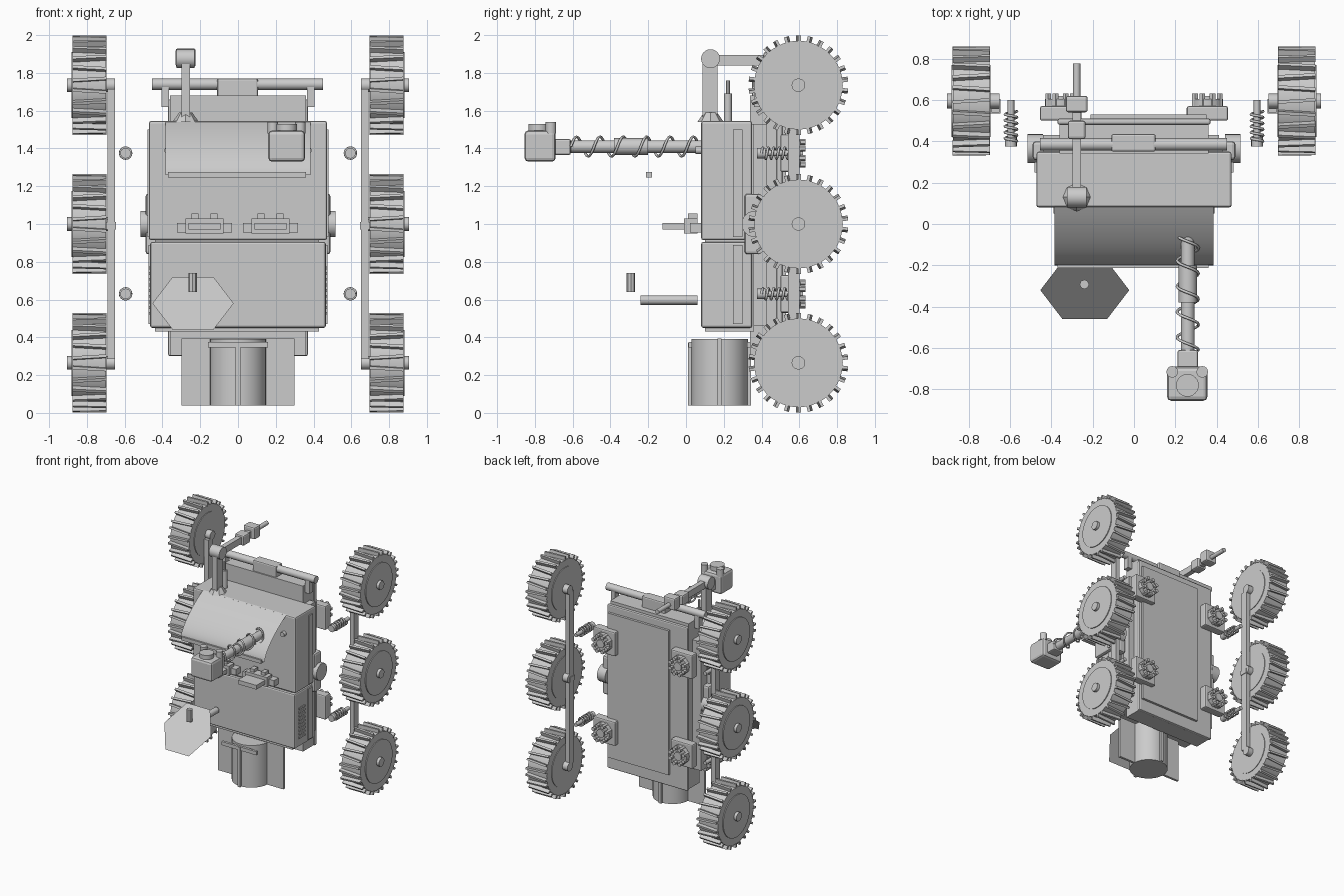
import bpy, bmesh, math
from mathutils import Vector, Matrix

if "Cube" in bpy.data.objects:
    bpy.data.objects.remove(bpy.data.objects["Cube"])

grey = bpy.data.materials.new("light_grey")
grey.use_nodes = True
GREY = (0.6, 0.6, 0.6, 1)
grey.diffuse_color = GREY
grey.node_tree.nodes["Principled BSDF"].inputs["Base Color"].default_value = GREY


def finish(name, bm, smooth=False):
    me = bpy.data.meshes.new(name)
    bm.to_mesh(me)
    bm.free()
    me.materials.append(grey)
    ob = bpy.data.objects.new(name, me)
    bpy.context.collection.objects.link(ob)
    if smooth:
        bpy.ops.object.select_all(action="DESELECT")
        ob.select_set(True)
        bpy.context.view_layer.objects.active = ob
        bpy.ops.object.shade_smooth_by_angle(angle=math.radians(35))
    return ob


def add_box(bm, x, y, z):
    size = [b - a for a, b in (x, y, z)]
    mid = Vector([(a + b) / 2 for a, b in (x, y, z)])
    bmesh.ops.create_cube(bm, size=1, matrix=Matrix.Translation(mid) @ Matrix.Diagonal((*size, 1)))


def add_cyl(bm, a, b, r, r2=None, n=24):
    a, b = Vector(a), Vector(b)
    d = b - a
    m = Matrix.Translation((a + b) / 2) @ d.to_track_quat("Z", "Y").to_matrix().to_4x4()
    bmesh.ops.create_cone(bm, cap_ends=True, segments=n, radius1=r,
                          radius2=r if r2 is None else r2, depth=d.length, matrix=m)


def box(name, x, y, z, bevel=0):
    bm = bmesh.new()
    add_box(bm, x, y, z)
    ob = finish(name, bm)
    if bevel:
        mod = ob.modifiers.new("Bevel", "BEVEL")
        mod.width, mod.segments = bevel, 2
    return ob


def cyl(name, a, b, r, r2=None, n=24):
    bm = bmesh.new()
    add_cyl(bm, a, b, r, r2, n)
    return finish(name, bm, True)


def coil(name, x, z, y0, y1, r, turns, wire):
    cu = bpy.data.curves.new(name, "CURVE")
    cu.dimensions = "3D"
    cu.bevel_depth, cu.bevel_resolution = wire, 1
    sp = cu.splines.new("POLY")
    n = int(turns * 16)
    sp.points.add(n)
    for i, p in enumerate(sp.points):
        a = math.tau * i / 16
        p.co = (x + r * math.cos(a), y0 + (y1 - y0) * i / n, z + r * math.sin(a), 1)
    cu.materials.append(grey)
    bpy.context.collection.objects.link(bpy.data.objects.new(name, cu))


# Body and chassis
box("upper_body", (-0.472, 0.472), (0.08, 0.35), (0.915, 1.545), 0.012)
box("lower_body", (-0.465, 0.465), (0.08, 0.35), (0.45, 0.905), 0.012)
box("body_core", (-0.44, 0.43), (0.1, 0.36), (0.43, 1.53))
box("chassis", (-0.36, 0.36), (0.34, 0.48), (0.305, 1.68))
box("back_plate", (-0.37, 0.37), (0.48, 0.51), (0.3, 1.66), 0.01)
box("chassis_spine", (-0.21, 0.35), (0.51, 0.53), (0.4, 1.6))
box("chassis_flange", (-0.44, 0.41), (0.36, 0.43), (0.46, 1.53))

# Top hinge bar
cyl("hinge_bar", (-0.455, 0.385, 1.74), (0.45, 0.385, 1.74), 0.03, n=16)
box("hinge_block", (-0.11, 0.105), (0.35, 0.435), (1.67, 1.77), 0.01)
for s in (-1, 1):
    box("hinge_post", (s * 0.385 - 0.02, s * 0.385 + 0.02), (0.36, 0.41), (1.62, 1.74))

# Curved front hood, a thin sheet with a lower rail
bm = bmesh.new()
rows = [[bm.verts.new((s * 0.385, 0.09 - 0.29 * t, 1.545 - 0.285 * (0.5 * t + 0.5 * (1 - math.sqrt(1 - t * t)))))
         for s in (-1, 1)] for t in [math.sin(i * math.pi / 24) for i in range(13)]]
# Keep the slope rising towards the lower edge
for t, row in zip([math.sin(i * math.pi / 24) for i in range(13)], rows):
    for v in row:
        v.co.z = 1.545 - 0.285 * (0.55 * t + 0.45 * (1 - math.sqrt(max(0, 1 - t * t))))
for a, b in zip(rows, rows[1:]):
    bm.faces.new((a[0], b[0], b[1], a[1]))
finish("front_hood", bm, True)
box("hood_rail", (-0.37, 0.36), (-0.212, -0.18), (1.245, 1.275))
for s in (-1, 1):
    cyl("hood_knob", (s * 0.37, 0.05, 1.39), (s * 0.37, 0.08, 1.39), 0.02, n=12)

# Side details, wheels, rocker beams, springs and motors
for s in (-1, 1):
    def span(a, b):
        return tuple(sorted((s * a, s * b)))
    box("upper_side_panel", span(0.46, 0.48), (0.25, 0.3), (0.93, 1.5))
    box("lower_side_panel", span(0.46, 0.475), (0.25, 0.3), (0.47, 0.89))
    bm = bmesh.new()
    for i in range(9):
        add_box(bm, span(0.46, 0.472), (0.13, 0.21), (0.52 + i * 0.03, 0.535 + i * 0.03))
    finish("side_vent", bm)
    box("pivot_mount", span(0.42, 0.49), (0.31, 0.4), (0.84, 1.16), 0.015)
    cyl("pivot_disc", (s * 0.44, 0.365, 1), (s * 0.515, 0.365, 1), 0.07)
    box("rocker_beam", span(0.65, 0.69), (0.54, 0.6), (0.285, 1.715))
    box("rocker_joint", span(0.645, 0.7), (0.535, 0.605), (0.97, 1.01))
    for z in (0.265, 1.0, 1.735):
        cyl("wheel_axle", (s * 0.65, 0.595, z), (s * 0.905, 0.595, z), 0.036, n=12)
        bm = bmesh.new()
        add_cyl(bm, (s * 0.7, 0.595, z), (s * 0.875, 0.595, z), 0.235, n=40)
        add_cyl(bm, (s * 0.695, 0.595, z), (s * 0.882, 0.595, z), 0.175, n=40)
        finish("wheel", bm, True)
        # Cross bars around the tyre
        bm = bmesh.new()
        for i in range(26):
            part = bmesh.ops.create_cube(bm, size=1, matrix=Matrix.Diagonal((0.18, 0.016, 0.034, 1)))["verts"]
            m = (Matrix.Translation((s * 0.787, 0.595, z)) @ Matrix.Rotation(math.tau * i / 26, 4, "X")
                 @ Matrix.Translation((0, 0, 0.247)) @ Matrix.Rotation(0.06 * (-1) ** i, 4, "Z"))
            bmesh.ops.transform(bm, matrix=m, verts=part)
        finish("wheel_treads", bm)
    for z in (0.63, 1.375):
        cyl("spring_rod", (s * 0.595, 0.38, z), (s * 0.595, 0.6, z), 0.016, n=12)
        cyl("spring_cup", (s * 0.595, 0.375, z), (s * 0.595, 0.42, z), 0.028, n=16)
        coil("spring_coil", s * 0.595, z, 0.4, 0.545, 0.029, 5, 0.007)
        mx = s * 0.355
        box("motor_base", (mx - 0.1, mx + 0.1), (0.5, 0.57), (z - 0.1, z + 0.1), 0.01)
        bm = bmesh.new()
        add_cyl(bm, (mx, 0.56, z), (mx, 0.605, z), 0.075)
        add_cyl(bm, (mx, 0.6, z), (mx, 0.62, z), 0.035, n=12)
        for i in range(8):
            a = math.tau * (i + 0.5) / 8
            p = (mx + 0.065 * math.cos(a), z + 0.065 * math.sin(a))
            add_cyl(bm, (p[0], 0.56, p[1]), (p[0], 0.632, p[1]), 0.016, n=6)
        finish("motor_hub", bm, True)

# Front handles
for x in (-0.177, 0.172):
    bm = bmesh.new()
    add_box(bm, (x - 0.145, x + 0.145), (0.02, 0.09), (0.955, 1.005))
    add_box(bm, (x - 0.1, x + 0.1), (-0.01, 0.06), (0.95, 1.03))
    add_box(bm, (x - 0.085, x + 0.085), (-0.125, -0.01), (0.97, 1.005))
    for s in (-1, 1):
        add_box(bm, (x + s * 0.05 - 0.018, x + s * 0.05 + 0.018), (0.01, 0.06), (1.0, 1.055))
    finish("front_handle", bm)

# Instrument arm
cyl("arm_shaft", (0.26, -0.62, 1.41), (0.26, 0.09, 1.41), 0.033)
cyl("arm_sleeve", (0.26, -0.38, 1.41), (0.26, -0.2, 1.41), 0.044)
coil("arm_cable", 0.26, 1.41, -0.61, 0.07, 0.052, 5.5, 0.007)
box("arm_wrist", (0.21, 0.31), (-0.7, -0.61), (1.365, 1.45), 0.01)
box("arm_head", (0.16, 0.355), (-0.855, -0.69), (1.33, 1.495), 0.02)
cyl("head_cap", (0.258, -0.78, 1.48), (0.258, -0.78, 1.53), 0.055)
for x in (0.185, 0.33):
    cyl("head_stud", (x, -0.715, 1.48), (x, -0.715, 1.54), 0.028, n=16)

# Mast with its rear boom
mast_x = -0.277
box("mast_post", (-0.3, -0.254), (0.088, 0.168), (1.545, 1.86))
cyl("mast_foot", (mast_x, 0.13, 1.54), (mast_x, 0.13, 1.59), 0.07, 0.035, 8)
cyl("mast_joint", (-0.325, 0.13, 1.875), (-0.23, 0.13, 1.875), 0.05)
box("boom", (-0.297, -0.257), (0.14, 0.56), (1.84, 1.895))
box("boom_collar", (-0.32, -0.234), (0.41, 0.5), (1.825, 1.91), 0.012)
box("boom_head", (-0.33, -0.224), (0.54, 0.62), (1.83, 1.93), 0.012)
cyl("boom_rod", (mast_x, 0.61, 1.87), (mast_x, 0.775, 1.87), 0.018, n=12)
cyl("rear_antenna", (mast_x, 0.222, 1.53), (mast_x, 0.222, 1.69), 0.021, n=12)
cyl("antenna_tip", (mast_x, 0.222, 1.68), (mast_x, 0.222, 1.76), 0.01, n=8)

# Six-sided dish, a single tilted sheet
bm = bmesh.new()
dish = [bm.verts.new((-0.238 + 0.215 * math.cos(i * math.pi / 3),
                      -0.32 + 0.162 * math.sin(i * math.pi / 3),
                      0.58 + 0.162 * math.sin(i * math.pi / 3))) for i in range(6)]
bm.faces.new(dish[::-1])
finish("dish", bm)
cyl("dish_feed", (-0.24, -0.292, 0.64), (-0.24, -0.292, 0.74), 0.023, n=8)
cyl("dish_arm", (-0.24, -0.24, 0.597), (-0.24, 0.06, 0.597), 0.025, n=12)

# Finned power unit underneath
cyl("power_drum", (0, 0.178, 0.04), (0, 0.178, 0.39), 0.15, n=24)
box("wide_fin", (-0.3, 0.3), (0.168, 0.188), (0.04, 0.395))
box("deep_fin", (-0.012, 0.012), (0.01, 0.345), (0.04, 0.37))
for s in (-1, 1):
    box("drum_strip", (-0.16, 0.16), (0.178 + s * 0.155 - 0.01, 0.178 + s * 0.155 + 0.01), (0.345, 0.375))
